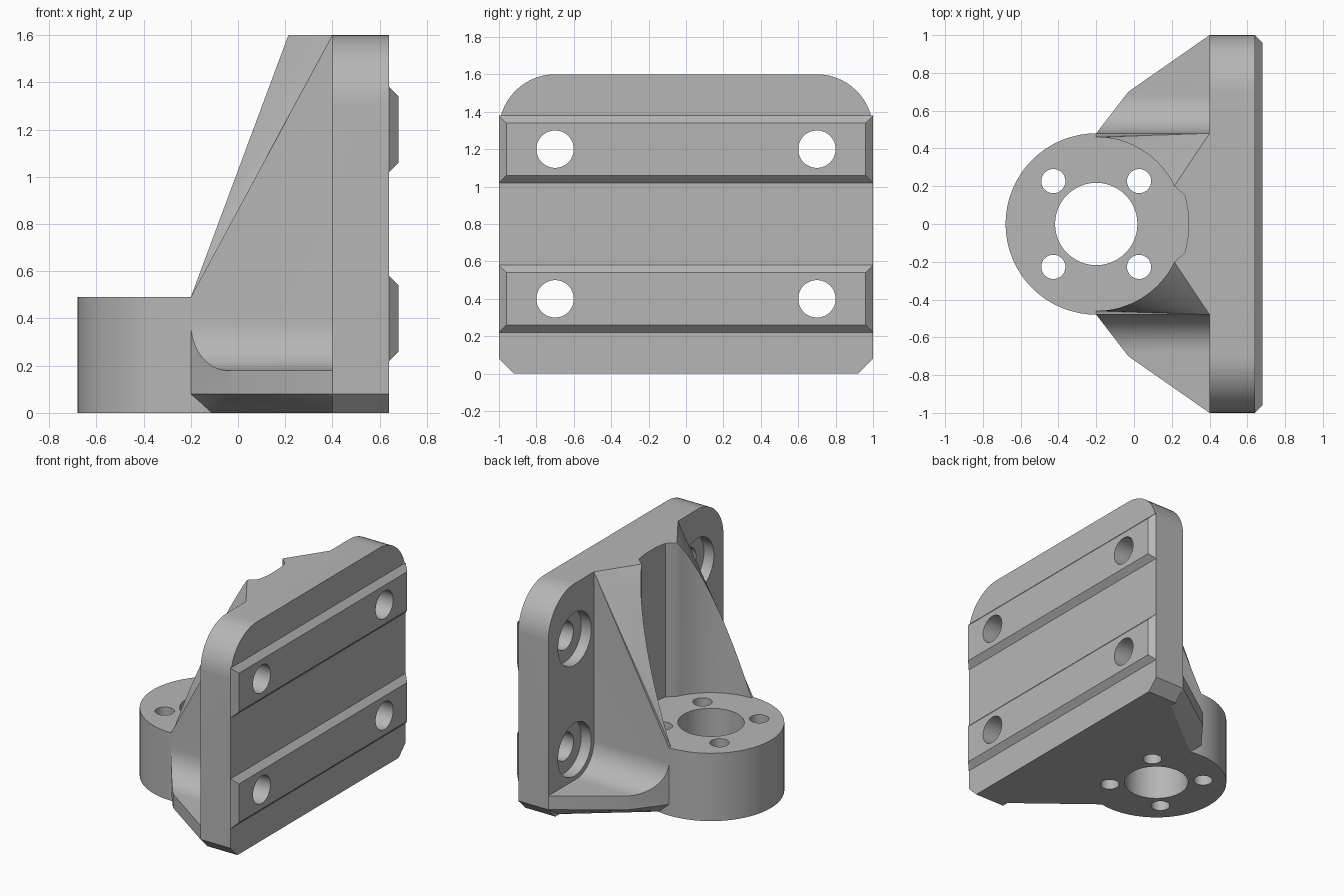
import bpy
import bmesh
from math import cos, sin, pi, radians
from mathutils import Matrix, Vector

if "Cube" in bpy.data.objects:
    bpy.data.objects.remove(bpy.data.objects["Cube"], do_unlink=True)

grey = bpy.data.materials.new("plain_grey")
grey.use_nodes = True
grey.diffuse_color = (0.47, 0.47, 0.47, 1)
grey.node_tree.nodes["Principled BSDF"].inputs["Base Color"].default_value = grey.diffuse_color

BOSS_X = -0.2


def finish(bm, name):
    bmesh.ops.recalc_face_normals(bm, faces=bm.faces)
    mesh = bpy.data.meshes.new(name)
    bm.to_mesh(mesh)
    bm.free()
    mesh.materials.append(grey)
    obj = bpy.data.objects.new(name, mesh)
    bpy.context.collection.objects.link(obj)
    return obj


def hull(name, points):
    bm = bmesh.new()
    for p in points:
        bm.verts.new(p)
    bmesh.ops.convex_hull(bm, input=bm.verts)
    bmesh.ops.dissolve_limit(bm, angle_limit=0.01, verts=bm.verts, edges=bm.edges)
    return finish(bm, name)


def prism_x(name, profile, x0, x1):
    """Extrude a (y, z) profile along x."""
    bm = bmesh.new()
    face = bm.faces.new([bm.verts.new((x0, y, z)) for y, z in profile])
    out = bmesh.ops.extrude_face_region(bm, geom=[face])["geom"]
    moved = [v for v in out if isinstance(v, bmesh.types.BMVert)]
    bmesh.ops.translate(bm, verts=moved, vec=(x1 - x0, 0, 0))
    return finish(bm, name)


def cylinder(name, start, end, radius, sides=48):
    a, b = Vector(start), Vector(end)
    turn = (b - a).to_track_quat("Z", "Y").to_matrix().to_4x4()
    bm = bmesh.new()
    bmesh.ops.create_cone(bm, cap_ends=True, segments=sides, radius1=radius, radius2=radius,
                          depth=(b - a).length, matrix=Matrix.Translation((a + b) / 2) @ turn)
    return finish(bm, name)


def combine(target, other, operation):
    mod = target.modifiers.new(operation, "BOOLEAN")
    mod.operation, mod.object, mod.solver = operation, other, "EXACT"
    bpy.context.view_layer.objects.active = target
    bpy.ops.object.modifier_apply(modifier=mod.name)
    bpy.data.objects.remove(other, do_unlink=True)


def arc(cx, cy, r, a0, a1, n):
    angles = [radians(a0 + (a1 - a0) * i / n) for i in range(n + 1)]
    return [(cx + r * cos(t), cy + r * sin(t)) for t in angles]


def mirrored(half):
    """Complete an outline whose second half mirrors the first across y."""
    return half + [(-y, z) for y, z in reversed(half)]


# Upright plate: rounded top corners, chamfered bottom corners
half = [(0.92, 0), (1, 0.08)] + arc(0.7, 1.3, 0.3, 0, 90, 14)
body = prism_x("bracket_body", mirrored(half), 0.4, 0.64)

# Foot: filleted cross-section trimmed to the tapered, chamfered outline
half = [(1.1, -0.1), (1.1, 0.18)] + arc(0.68, 0.38, 0.2, 270, 180, 12)
half += [(0.47, 0.38), (0.47, 0.49)]
foot = prism_x("foot", mirrored(half), -0.3, 0.5)
outline = [(-0.2, 0.48), (-0.03, 0.7), (0.4, 1), (0.5, 1)]
lower = [(-0.12, 0.46), (0.46, 0.92), (0.5, 0.92)]
points = [(x, s * y, z) for s in (1, -1) for x, y in outline for z in (0.08, 0.6)]
points += [(x, s * y, 0) for s in (1, -1) for x, y in lower]
combine(foot, hull("foot_outline", points), "INTERSECT")
combine(body, foot, "UNION")


# Twin gussets around the round clearance pocket
def build_gussets():
    bm = bmesh.new()
    rim = [(BOSS_X, 0.48)] + arc(BOSS_X, 0, 0.46, 90, 26, 16)
    rim = [(x, y, min(1.6, 0.49 + 1.11 * (x - BOSS_X) / (rim[-1][0] - BOSS_X))) for x, y in rim]
    niche = [(0.27, 0.15, 1.6), (0.285, 0.07, 1.6)]
    side = [(0.5, 0.48, 1.6), (0.4, 0.48, 1.6)] + rim + niche
    ring = side + [(x, -y, z) for x, y, z in reversed(side)]
    top = [bm.verts.new(p) for p in ring]
    low = [bm.verts.new((x, y, 0.1)) for x, y, z in ring]
    n, last = len(ring), 1 + len(rim)
    for i in range(n):
        j = (i + 1) % n
        bm.faces.new((top[i], top[j], low[j], low[i]))
    bm.faces.new(low)
    for i in range(2, last):
        bm.faces.new((top[1], top[i], top[i + 1]))
        bm.faces.new((top[n - 2], top[n - 1 - i], top[n - 2 - i]))
    bm.faces.new(top[:2] + top[last:n - last] + top[n - 2:])
    return finish(bm, "gussets")


combine(body, build_gussets(), "UNION")

# Round boss
combine(body, cylinder("boss", (BOSS_X, 0, 0), (BOSS_X, 0, 0.49), 0.48, 64), "UNION")

# Two bevelled rails on the outer face
for z in (0.4, 1.2):
    points = [(x, sy * (1 - c), z + sz * (0.18 - c))
              for x, c in ((0.64, 0), (0.68, 0.04)) for sy in (1, -1) for sz in (1, -1)]
    combine(body, hull("rail", points), "UNION")

# Counterbored plate holes
for y in (-0.7, 0.7):
    for z in (0.4, 1.2):
        combine(body, cylinder("hole", (0.3, y, z), (0.8, y, z), 0.1), "DIFFERENCE")
        combine(body, cylinder("counterbore", (0.38, y, z), (0.48, y, z), 0.19), "DIFFERENCE")

# Boss bore and its four bolt holes
combine(body, cylinder("bore", (BOSS_X, 0, -0.1), (BOSS_X, 0, 0.55), 0.218), "DIFFERENCE")
for sx in (-1, 1):
    for sy in (-1, 1):
        x, y = BOSS_X + sx * 0.227, sy * 0.227
        combine(body, cylinder("bolt_hole", (x, y, -0.1), (x, y, 0.55), 0.064, 32), "DIFFERENCE")

# Smooth the round surfaces, keep edges crisp
bpy.ops.object.select_all(action="DESELECT")
body.select_set(True)
bpy.context.view_layer.objects.active = body
bpy.ops.object.shade_smooth_by_angle(angle=pi / 7)
